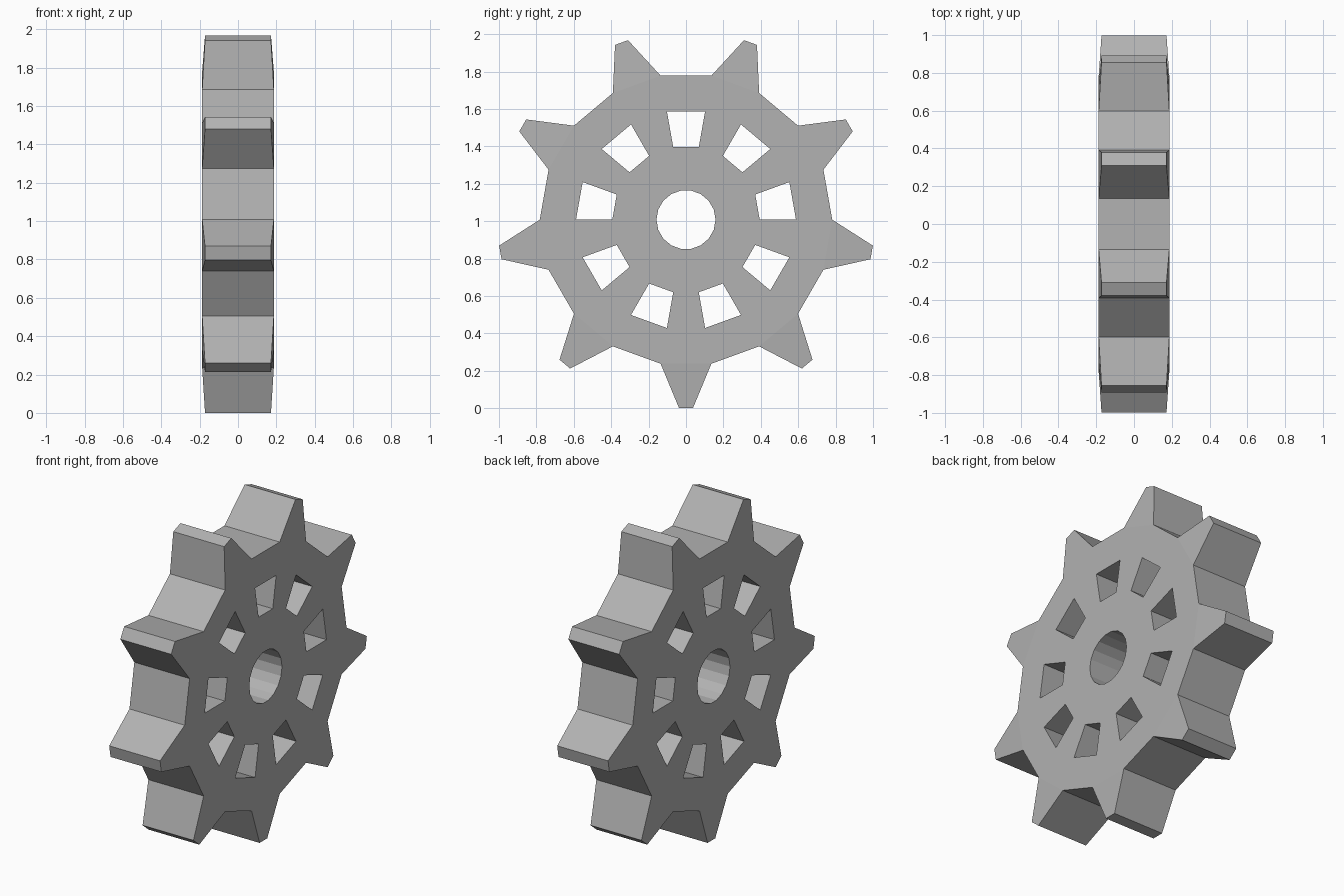
import bpy, bmesh
from math import sin, cos, radians, hypot, atan2

if "Cube" in bpy.data.objects:
    bpy.data.objects.remove(bpy.data.objects["Cube"])

TEETH = 9
SEGS = TEETH * 2
STEP = 360 / SEGS
RINGS = [0.158, 0.394, 0.588, 0.782]    # bore, window inner, window outer, root
TIP_R, TIP_HALF = 1.008, 0.037          # tooth tip distance and half width
BODY_X, TIP_X = 0.187, 0.172            # half thickness at body and at tip
CENTRE_Z = 1.008

bm = bmesh.new()
cache = {}


def vert(side, ring, i):
    """Vertex on one face; ring 4 holds the two tip corners of each tooth."""
    i %= SEGS
    key = (side, ring, i)
    if key not in cache:
        if ring < len(RINGS):
            r, a, x = RINGS[ring], radians(i * STEP), BODY_X
        else:
            # teeth fill odd segments: corner i is their start (odd) or end (even)
            sign = -1 if i % 2 else 1
            mid = i * STEP - sign * STEP / 2
            r = hypot(TIP_R, TIP_HALF)
            a = radians(mid) + sign * atan2(TIP_HALF, TIP_R)
            x = TIP_X
        cache[key] = bm.verts.new((side * x, r * cos(a), CENTRE_Z + r * sin(a)))
    return cache[key]


# Cells of the wheel: windows in even segments, teeth on odd segments
cells = []
for i in range(SEGS):
    rings = (0, 2) if i % 2 == 0 else (0, 1, 2, 3)
    cells += [(ring, i) for ring in rings]

for side in (1, -1):
    for ring, i in cells:
        bm.faces.new([vert(side, ring, i), vert(side, ring + 1, i),
                      vert(side, ring + 1, i + 1), vert(side, ring, i + 1)])

# Walls: join the open edges of the two faces (rim, windows, bore)
key_of = {v: k for k, v in cache.items()}
rim = [e for e in bm.edges if e.is_boundary and key_of[e.verts[0]][0] == 1]
for e in rim:
    a, b = e.verts
    a2, b2 = (cache[(-1,) + key_of[v][1:]] for v in (a, b))
    bm.faces.new([a, b, b2, a2])

bmesh.ops.recalc_face_normals(bm, faces=bm.faces[:])
mesh = bpy.data.meshes.new("sprocket_wheel")
bm.to_mesh(mesh)
bm.free()

# Dark grey metal
metal = bpy.data.materials.new("dark_grey_metal")
metal.diffuse_color = (0.445, 0.445, 0.445, 1)
metal.use_nodes = True
metal.node_tree.nodes["Principled BSDF"].inputs["Base Color"].default_value = metal.diffuse_color
mesh.materials.append(metal)

wheel = bpy.data.objects.new("sprocket_wheel", mesh)
bpy.context.collection.objects.link(wheel)
